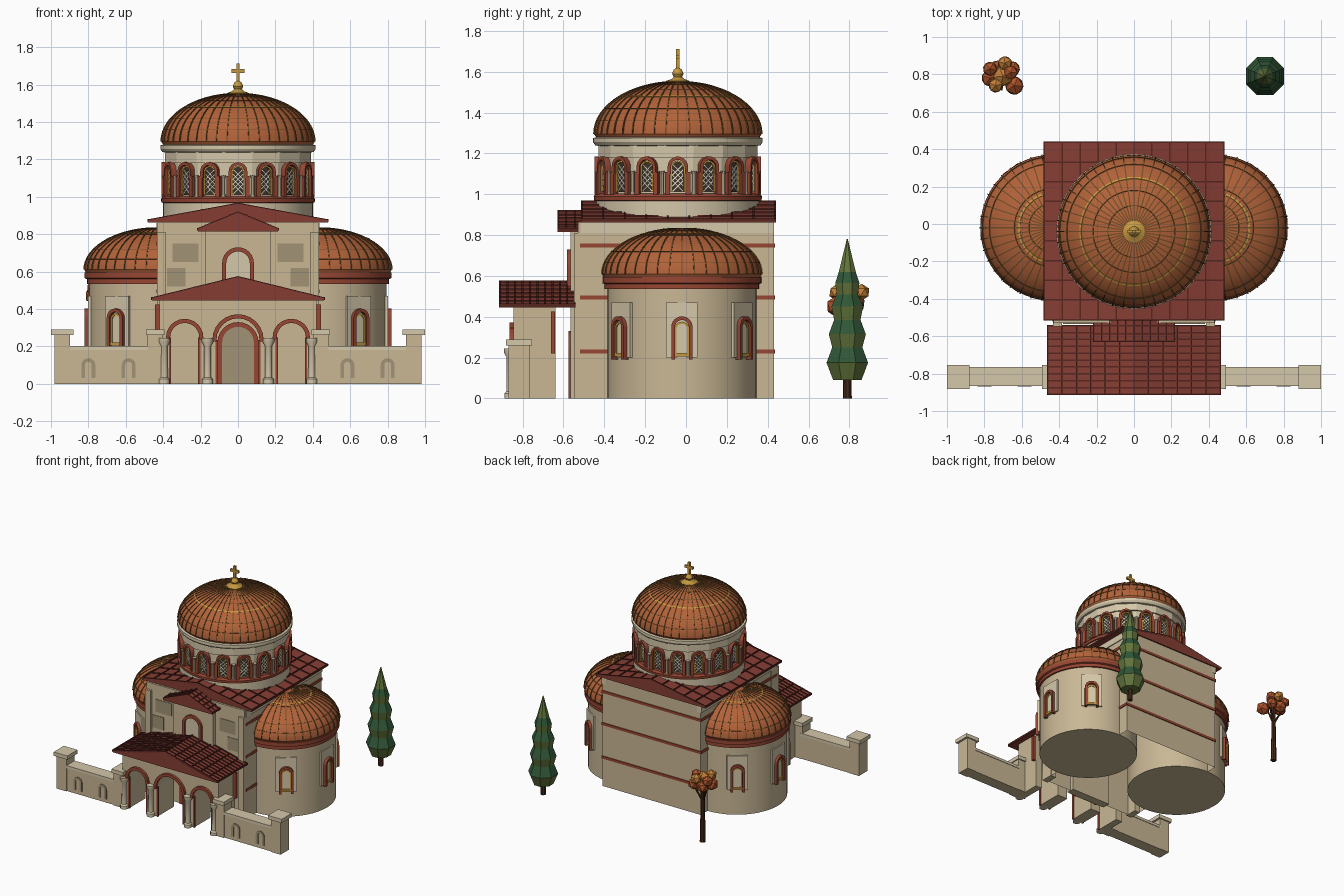
import bpy, bmesh, math, random
from mathutils import Matrix, Vector

if "Cube" in bpy.data.objects:
    bpy.data.objects.remove(bpy.data.objects["Cube"])
random.seed(4)
I = Matrix.Identity(4)
pi = math.pi

def mat(name, r, g, b):
    m = bpy.data.materials.new(name)
    m.diffuse_color = ((r/255)**2.2, (g/255)**2.2, (b/255)**2.2, 1)
    m.use_nodes = True
    m.node_tree.nodes["Principled BSDF"].inputs["Base Color"].default_value = m.diffuse_color
    return m
STONE, PALE = mat("stone", 200, 182, 148), mat("pale_stone", 212, 198, 168)
BRICK, TILE = mat("brick", 150, 72, 54), mat("roof_tile", 132, 64, 55)
SEAM, DOME = mat("tile_seam", 88, 42, 36), mat("dome_tile", 176, 98, 60)
RIB, GOLD = mat("dome_rib", 112, 78, 42), mat("gold", 196, 152, 66)
DARK, WHITE = mat("dark_glass", 62, 54, 46), mat("lattice", 232, 226, 208)
NICHE, BARK = mat("niche", 160, 145, 117), mat("bark", 72, 46, 32)
GREEN, OLIVE = mat("deep_green", 52, 88, 58), mat("olive_green", 98, 116, 62)
LEAVES = [mat("rust_leaf", 172, 84, 46), mat("amber_leaf", 194, 126, 58)]

def make(name, material, parts, smooth=False):
    """Join (verts, faces) parts into one object."""
    vs, fs = [], []
    for v, f in parts:
        o = len(vs)
        vs += v
        fs += [[i + o for i in q] for q in f]
    me = bpy.data.meshes.new(name)
    me.from_pydata(vs, [], fs)
    bm = bmesh.new(); bm.from_mesh(me)
    bmesh.ops.recalc_face_normals(bm, faces=bm.faces)
    for f in bm.faces:
        f.smooth = smooth
    bm.to_mesh(me); bm.free()
    if smooth:
        me.set_sharp_from_angle(angle=math.radians(32))
    me.materials.append(material)
    ob = bpy.data.objects.new(name, me)
    bpy.context.collection.objects.link(ob)
    return ob

def prism(pts, y0, y1, m=I):
    """Extrude an xz outline from y0 to y1."""
    n = len(pts)
    v = [m @ Vector((x, y, z)) for y in (y0, y1) for x, z in pts]
    f = [list(range(n)), list(range(2*n - 1, n - 1, -1))]
    return v, f + [[i, (i+1) % n, (i+1) % n + n, i + n] for i in range(n)]

def box(x0, x1, y0, y1, z0, z1, m=I):
    return prism([(x0, z0), (x1, z0), (x1, z1), (x0, z1)], y0, y1, m)

def lathe(prof, n, m=I):
    """Revolve (r, z) points and cap both ends."""
    v = [m @ Vector((r*math.cos(2*pi*i/n), r*math.sin(2*pi*i/n), z)) for r, z in prof for i in range(n)]
    f = [[k*n + i, k*n + (i+1) % n, (k+1)*n + (i+1) % n, (k+1)*n + i]
         for k in range(len(prof) - 1) for i in range(n)]
    return v, f + [list(range(n)), list(range((len(prof)-1)*n, len(prof)*n))]

def arc(cx, cz, r, n=12):
    return [(cx - r*math.cos(pi*i/n), cz + r*math.sin(pi*i/n)) for i in range(n + 1)]
def pane(cx, zs, r, z0):
    return [(cx - r, z0)] + arc(cx, zs, r) + [(cx + r, z0)]
def arch(cx, zs, ro, ri, z0):
    return pane(cx, zs, ro, z0) + pane(cx, zs, ri, z0)[::-1]
def at(x, y, a=0, z=0):
    return Matrix.Translation((x, y, z)) @ Matrix.Rotation(a, 4, 'Z')

def dome(name, cx, cy, r, z0, h, ribs, ring):
    """Tiled dome with ribs, tile courses and a gold ring."""
    ell = lambda k, n=14, top=pi/2: [(r*k*math.cos(top*i/n), z0 + .02 + h*k*math.sin(top*i/n)) for i in range(n + 1)]
    m = at(cx, cy)
    make(name, DOME, [lathe([(r*.97, z0)] + ell(1)[:-1] + [(.01, z0 + .02 + h)], 48, m)], True)
    rib = ell(1.012, 14, 1.45) + ell(.975, 14, 1.45)[::-1]
    make(name + "_ribs", RIB, [prism(rib, -.003, .003, at(cx, cy, 2*pi*i/ribs)) for i in range(ribs)])
    def hoop(t, w):
        c, s, c2, s2 = math.cos(t), math.sin(t), math.cos(t + w), math.sin(t + w)
        p = [(r*k*a, z0 + .02 + h*k*b) for k, a, b in ((.98, c, s), (1.008, c, s), (1.008, c2, s2), (.98, c2, s2))]
        return lathe(p, 48, m)
    make(name + "_courses", RIB, [hoop(t, .012) for t in (.25, .5, 1.0, 1.22)])
    make(name + "_gold_ring", GOLD, [hoop(math.acos(ring/r), .03)])

def gable(name, hw, y0, y1, z0, z1, rows, cols):
    """Solid gable roof with raised tile seams."""
    make(name, TILE, [prism([(-hw, z0), (hw, z0), (hw, z0 + .012), (0, z1), (-hw, z0 + .012)], y0, y1)])
    s = []
    for sd in (-1, 1):
        for i in range(rows + 1):
            y = y0 + .004 + (y1 - y0 - .008)*i/rows
            s.append(prism([(0, z1 - .01), (sd*hw, z0 + .002), (sd*hw, z0 + .018), (0, z1 + .006)], y - .004, y + .004))
        for j in range(cols + 1):
            x, z = sd*hw*j/cols, z1 + (z0 + .012 - z1)*j/cols
            s.append(box(x - .004, x + .004, y0, y1, z - .008, z + .007))
    make(name + "_seams", SEAM, s)

# main hall, open underneath
v, f = box(-.43, .43, -.53, .43, 0, .865)
make("hall_walls", STONE, [(v, [q for q in f if max(v[i].z for i in q) > .1])])
make("hall_fascia", PALE, [box(s*.40, s*.437, -.515, .432, .81, .866) for s in (-1, 1)])
make("corner_pilasters", STONE, [box(s*.385, s*.434, -.548, -.45, 0, .81) for s in (-1, 1)])
make("front_bay", STONE, [box(-.175, .175, -.565, -.5, .0, .83)])
make("brick_bands", BRICK, [b for z in (.23, .495, .75) for b in (
    box(-.434, .434, .425, .437, z - .01, z + .01),
    box(.425, .437, -.52, .435, z - .01, z + .01), box(-.437, -.425, -.52, .435, z - .01, z + .01))])
make("facade_stones", NICHE, [box(s*x - w, s*x + w, -.534, -.52, z, z + .1) for s in (-1, 1)
     for x, w, z in ((.28, .07, .65), (.33, .05, .52))])
gable("hall_roof", .48, -.515, .44, .862, .962, 9, 5)
gable("bay_roof", .215, -.63, -.42, .815, .915, 5, 5)
make("bay_window_arch", BRICK, [prism(arch(0, .645, .085, .063, .53), -.583, -.56)])
make("bay_window_pane", PALE, [prism(pane(0, .645, .063, .53), -.57, -.56)])
make("door_arch", BRICK, [prism(arch(0, .22, .11, .085, 0), -.575, -.56)])
make("door", NICHE, [prism(pane(0, .22, .085, 0), -.569, -.56)])

# side apses
for s, side in ((1, "right"), (-1, "left")):
    cx, cy = s*.43, -.02
    m = at(cx, cy)
    make(side + "_apse_wall", STONE, [lathe([(.365, 0), (.365, .55)], 48, m)], True)
    make(side + "_apse_cornice", BRICK, [lathe([(.36, .535), (.378, .535), (.378, .56), (.39, .565), (.39, .595), (.36, .6)], 48, m)], True)
    dome(side + "_apse_dome", cx, cy, .392, .59, .225, 40, .19)
    spots = [at(cx, cy, s*pi/2 + math.radians(d)) for d in (-54, 0, 54)]
    make(side + "_window_panels", PALE, [box(-.077, .077, -.371, -.34, .2, .47, k) for k in spots])
    make(side + "_window_arches", BRICK, [prism(arch(0, .35, .052, .034, .19), -.392, -.36, k) for k in spots])
    make(side + "_window_frames", GOLD, [prism(arch(0, .34, .036, .026, .21), -.38, -.36, k) for k in spots]
         + [box(-.045, .045, -.384, -.36, .205, .222, k) for k in spots])
    make(side + "_window_panes", PALE, [prism(pane(0, .34, .028, .215), -.374, -.36, k) for k in spots])

# drum with sixteen arched windows
CY = -.04
m = at(0, CY)
make("drum_base", PALE, [lathe([(.40, .87), (.40, .97)], 64, m)], True)
make("drum_lower_cornice", BRICK, [lathe([(.39, .965), (.41, .97), (.412, .99), (.40, 1.003), (.37, 1.003)], 64, m)], True)
make("drum_wall", PALE, [lathe([(.385, .99), (.385, 1.18), (.397, 1.18), (.397, 1.24)], 16, at(0, CY, pi/16))])
make("drum_upper_cornice", PALE, [lathe([(.38, 1.235), (.405, 1.24), (.415, 1.255), (.415, 1.275), (.39, 1.283)], 64, m)], True)
spots = [at(0, CY, pi*i/8) for i in range(16)]
make("drum_arches", BRICK, [prism(arch(0, 1.135, .05, .034, 1.10), -.408, -.37, k) for k in spots])
make("drum_jambs", BRICK, [box(s*.05 - .012, s*.05 + .012, -.408, -.37, 1.0, 1.11, k) for k in spots for s in (-1, 1)])
make("drum_posts", PALE, [lathe([(.012, 1.0), (.01, 1.015), (.01, 1.1), (.015, 1.115)], 8, at(0, CY, pi*i/8 + pi/16) @ Matrix.Translation((0, -.40, 0))) for i in range(16)])
make("drum_frames", GOLD, [prism(arch(0, 1.13, .035, .027, 1.01), -.395, -.37, k) for k in spots])
make("drum_glass", DARK, [prism(pane(0, 1.13, .028, 1.01), -.384, -.37, k) for k in spots])
make("drum_lattice", WHITE, [prism([(-.026, z - s*.026 - .003), (.026, z + s*.026 - .003), (.026, z + s*.026 + .003), (-.026, z - s*.026 + .003)],
     -.389, -.38, k) for k in spots for s in (-1, 1) for z in (1.04, 1.067, 1.094, 1.121)])
dome("main_dome", 0, CY, .41, 1.275, .258, 44, .29)

# finial and cross
make("finial", GOLD, [lathe([(.058, 1.535), (.058, 1.555), (.03, 1.565), (.02, 1.575), (.028, 1.59), (.02, 1.61), (.008, 1.62)], 16, m)], True)
make("cross", GOLD, [box(-.009, .009, CY - .008, CY + .008, 1.6, 1.712), box(-.036, .036, CY - .008, CY + .008, 1.662, 1.682)])

# porch: arcade wall, brick arches, columns, roof
arches = [(-.285, .2475, .078), (0, .235, .115), (.285, .2475, .078)]
outline = [(-.42, 0)]
for cx, zs, r in arches:
    outline += pane(cx, zs, r, 0)
make("porch_arcade", STONE, [prism(outline + [(.42, 0), (.42, .45), (-.42, .45)], -.845, -.64)])
make("porch_arches", BRICK, [prism(arch(cx, zs, r + .022, r, zs - .01), -.865, -.84) for cx, zs, r in arches])
make("porch_jambs", BRICK, [box(cx + s*r - .006, cx + s*r + .006, -.85, -.835, 0, zs) for cx, zs, r in arches for s in (-1, 1)])
make("porch_side_bricks", BRICK, [box(s*.415, s*.445, -.662, -.642, .22, .425) for s in (-1, 1)])
make("porch_columns", PALE, [lathe([(.03, 0), (.03, .025), (.02, .035), (.018, .2), (.031, .225), (.031, .245)], 12, at(s*x, -.86))
     for s in (-1, 1) for x in (.163, .395)], True)
gable("porch_roof", .46, -.915, -.54, .445, .57, 10, 6)

# garden walls
for s, side in ((1, "right"), (-1, "left")):
    make(side + "_garden_wall", STONE, [box(s*.44, s*.95, -.862, -.768, 0, .2)])
    make(side + "_wall_coping", PALE, [box(s*.47, s*.91, -.866, -.764, .182, .203)])
    ends = (.443, .94)
    make(side + "_wall_piers", STONE, [box(s*x - .042, s*x + .042, -.87, -.765, 0, .26) for x in ends])
    make(side + "_pier_caps", PALE, [box(s*x - .06, s*x + .06, -.882, -.755, .26, .29) if x > .5 else
         box(s*x - .05, s*x + .05, -.882, -.755, .26, .29) for x in ends])
    make(side + "_wall_niches", NICHE, [prism(arch(s*x, .1, .037, .018, .03), -.869, -.86) for x in (.585, .80)])

# cypress of stacked octagonal tiers
c = at(.7, .79, pi/8)
make("cypress_trunk", BARK, [lathe([(.02, 0), (.018, .12)], 8, c)])
tiers = [(.09, .075), (.175, .11), (.25, .08), (.315, .098), (.385, .07), (.45, .084), (.51, .056), (.565, .064), (.62, .045), (.78, .003)]
for i in range(len(tiers) - 1):
    (z0, r0), (z1, r1) = tiers[i:i + 2]
    make(f"cypress_tier_{i + 1}", OLIVE if i % 2 == 0 else GREEN, [lathe([(r0, z0), (r1, z1)], 8, c)])

# autumn tree
t = at(-.7, .79)
make("autumn_trunk", BARK, [lathe([(.022, 0), (.016, .28), (.014, .48)], 8, t)]
     + [lathe([(.009, 0), (.006, .15)], 6, at(-.7, .79, a, .32) @ Matrix.Rotation(.5, 4, 'Y')) for a in (.4, 2.5, 4.6)])
blobs = [(0, 0, .50, .06), (-.07, -.01, .47, .05), (.06, -.05, .45, .055), (.01, .07, .52, .042), (-.03, .04, .46, .05),
         (.04, .02, .53, .042), (-.04, -.05, .52, .042), (.05, .04, .46, .045), (-.07, .04, .51, .042)]
for i, (x, y, z, r) in enumerate(blobs):
    me = bpy.data.meshes.new("leaf_clump")
    bm = bmesh.new()
    bmesh.ops.create_icosphere(bm, subdivisions=1, radius=r, matrix=at(-.7 + x, .79 + y, random.random()*3, z))
    bm.to_mesh(me); bm.free()
    me.materials.append(LEAVES[i % 3 == 0])
    bpy.context.collection.objects.link(bpy.data.objects.new(f"leaf_clump_{i + 1}", me))
